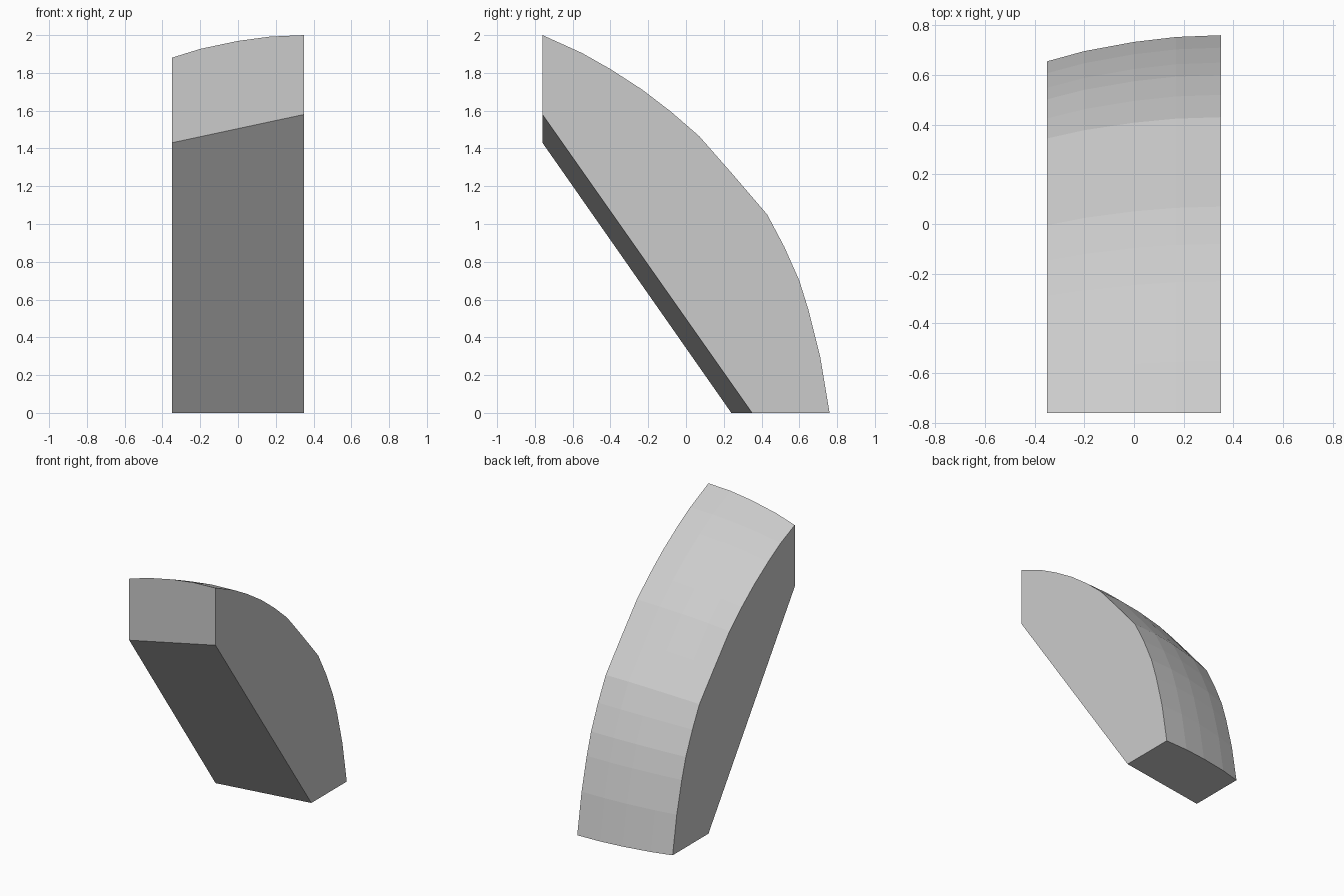
import bpy, bmesh
from mathutils import Vector

if "Cube" in bpy.data.objects:
    bpy.data.objects.remove(bpy.data.objects["Cube"])

# Outer curve of the wedge in side view (y, z), from top front to bottom back
PROFILE = [(-0.76, 2.0), (-0.55, 1.905), (-0.4, 1.82), (-0.23, 1.71), (-0.08, 1.595),
           (0.07, 1.465), (0.25, 1.26), (0.43, 1.05), (0.52, 0.88), (0.6, 0.7),
           (0.65, 0.54), (0.71, 0.3), (0.76, 0.0)]
# Column positions across the width, with how far the curve sinks inward there
COLUMNS = [(-0.35, 0.105), (-0.2, 0.064), (0.0, 0.027), (0.17, 0.007), (0.35, 0.0)]


def section(x, sink):
    """Closed outline of the wedge at one x position."""
    pts = []
    last = len(PROFILE) - 1
    for i, (y, z) in enumerate(PROFILE):
        if i == 0:
            pts.append((x, y, z - sink * 1.14))
        elif i == last:
            pts.append((x, y - sink, z))
        else:
            a, b = Vector(PROFILE[i - 1]), Vector(PROFILE[i + 1])
            t = (b - a).normalized()
            pts.append((x, y + t.y * sink, z - t.x * sink))
    # slanted flat underside
    pts.append((x, 0.295 + 0.157 * x, 0.0))
    pts.append((x, -0.76, 1.505 + 0.214 * x))
    return pts


# Curved wedge block
bm = bmesh.new()
rings = [[bm.verts.new(p) for p in section(x, s)] for x, s in COLUMNS]
for r0, r1 in zip(rings, rings[1:]):
    n = len(r0)
    for i in range(n):
        j = (i + 1) % n
        bm.faces.new((r0[i], r0[j], r1[j], r1[i]))
bm.faces.new(rings[0])
bm.faces.new(rings[-1])
bmesh.ops.recalc_face_normals(bm, faces=bm.faces)

mesh = bpy.data.meshes.new("curved_wedge")
bm.to_mesh(mesh)
bm.free()
grey = bpy.data.materials.new("light grey")
grey.diffuse_color = (0.6, 0.6, 0.6, 1.0)
grey.use_nodes = True
grey.node_tree.nodes["Principled BSDF"].inputs["Base Color"].default_value = grey.diffuse_color
mesh.materials.append(grey)
bpy.context.collection.objects.link(bpy.data.objects.new("curved_wedge", mesh))
